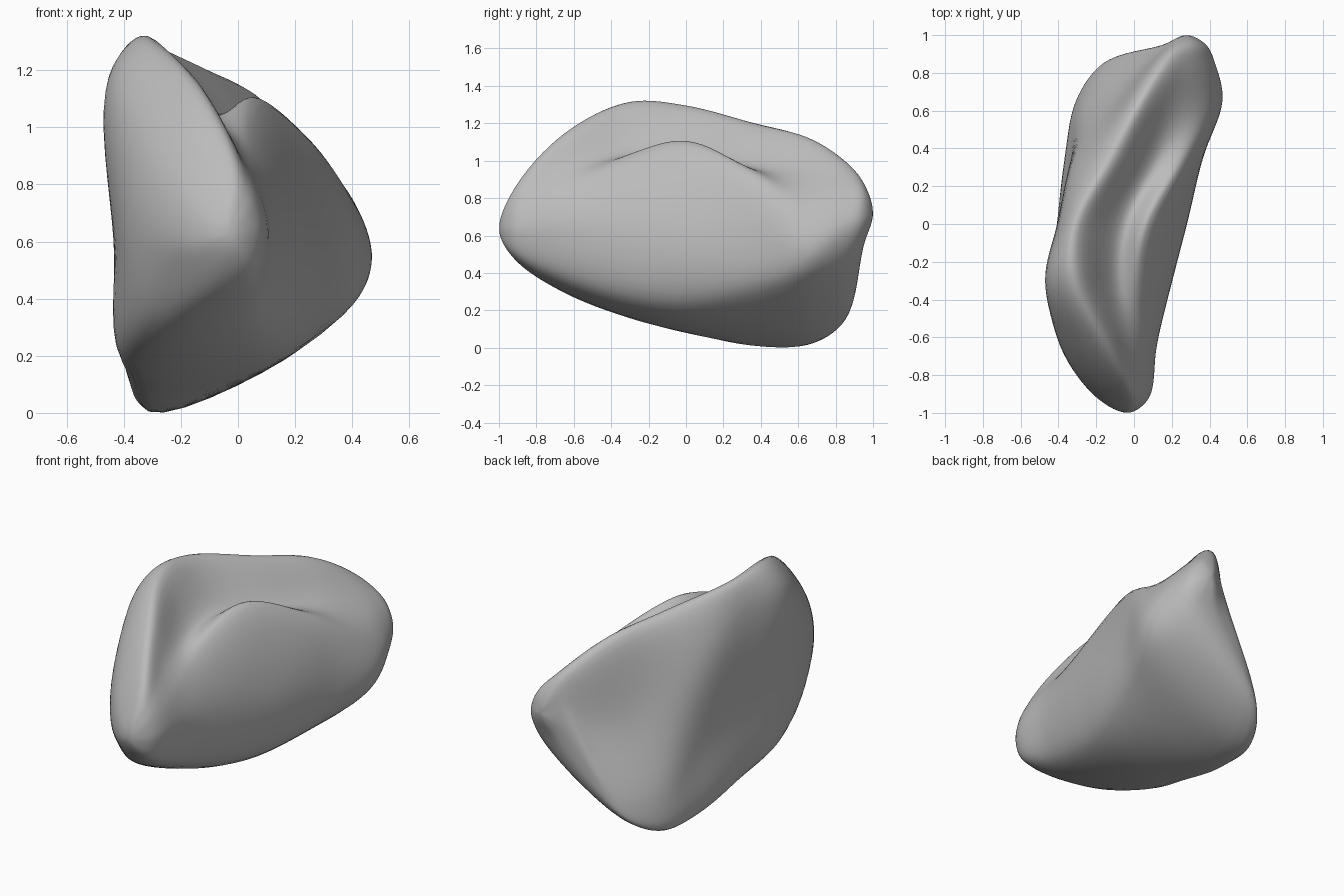
import bpy
import bmesh
from mathutils import Vector

default_cube = bpy.data.objects.get("Cube")
if default_cube:
    bpy.data.objects.remove(default_cube, do_unlink=True)

# Cross-sections from front to back. Each goes round as (x, z):
# crest, valley, bump, right side, lower right edge, lower left edge, left side, left ridge
SECTIONS = [
    (-.92, [(-.02, .85), (.04, .78), (.07, .7), (.08, .61), (.04, .5), (-.08, .48), (-.19, .58), (-.17, .75)]),
    (-.65, [(-.15, 1.15), (-.03, .97), (.07, .82), (.12, .62), (.05, .36), (-.28, .31), (-.385, .6), (-.34, 1)]),
    (-.3, [(-.31, 1.32), (-.09, 1.03), (.03, 1.03), (.2, .63), (.12, .25), (-.39, .19), (-.435, .6), (-.455, 1.18)]),
    (0, [(-.31, 1.3), (-.05, 1.04), (.07, 1.11), (.28, .58), (.19, .22), (-.365, .1), (-.395, .55), (-.39, 1.15)]),
    (.35, [(-.13, 1.21), (.11, .97), (.27, .94), (.365, .58), (.3, .29), (-.34, .015), (-.335, .4), (-.3, .9)]),
    (.65, [(.02, 1.13), (.21, .95), (.4, .75), (.47, .53), (.4, .38), (-.29, .01), (-.285, .22), (-.11, .66)]),
    (.85, [(.14, 1), (.28, .9), (.39, .76), (.43, .62), (.35, .45), (-.16, .14), (-.15, .24), (.05, .64)]),
    (.95, [(.22, .88), (.3, .85), (.36, .77), (.38, .67), (.33, .59), (.2, .55), (.16, .62), (.18, .77)]),
]
FRONT_TIP = Vector((-.03, -1, .63))
BACK_TIP = Vector((.28, 1, .72))
STEPS = 8


def spline_point(a, b, c, d, t):
    """Centripetal curve point between b and c."""
    k = [0]
    for p, q in ((a, b), (b, c), (c, d)):
        k.append(k[-1] + max((q - p).length, .001) ** .5)
    u = k[1] + (k[2] - k[1]) * t

    def mix(p, q, start, end):
        return p.lerp(q, (u - start) / (end - start))

    ab, bc, cd = mix(a, b, k[0], k[1]), mix(b, c, k[1], k[2]), mix(c, d, k[2], k[3])
    return mix(mix(ab, bc, k[0], k[2]), mix(bc, cd, k[1], k[3]), k[1], k[2])


def closed_curve(points):
    n = len(points)
    return [spline_point(*(points[(i + j) % n] for j in (-1, 0, 1, 2)), s / STEPS)
            for i in range(n) for s in range(STEPS)]


def open_curve(points):
    """Interior samples; the first and last points only steer the ends."""
    samples = [spline_point(*points[i:i + 4], s / STEPS)
               for i in range(len(points) - 3) for s in range(STEPS)]
    return samples[1:]


# Smooth rings, then smooth lines from tip to tip across them
rings = [closed_curve([Vector((x, y, z)) for x, z in outline]) for y, outline in SECTIONS]
count = len(rings[0])
lines = []
for i in range(count):
    opposite = (i + count // 2) % count
    path = [rings[0][opposite], FRONT_TIP] + [r[i] for r in rings] + [BACK_TIP, rings[-1][opposite]]
    lines.append(open_curve(path))

# Skin the lines into one closed stone
bm = bmesh.new()
columns = [[bm.verts.new(p) for p in line] for line in lines]
front, back = bm.verts.new(FRONT_TIP), bm.verts.new(BACK_TIP)
for i in range(count):
    a, b = columns[i - 1], columns[i]
    bm.faces.new((front, a[0], b[0]))
    bm.faces.new((back, b[-1], a[-1]))
    for j in range(len(a) - 1):
        bm.faces.new((a[j], a[j + 1], b[j + 1], b[j]))
# Soften the small ripples between sections
for _ in range(3):
    bmesh.ops.smooth_vert(bm, verts=bm.verts, factor=.5,
                          use_axis_x=True, use_axis_y=True, use_axis_z=True)
bmesh.ops.recalc_face_normals(bm, faces=bm.faces)
mesh = bpy.data.meshes.new("stone")
bm.to_mesh(mesh)
bm.free()
stone = bpy.data.objects.new("stone", mesh)
bpy.context.collection.objects.link(stone)

# Plain grey material
grey = bpy.data.materials.new("stone grey")
grey.use_nodes = True
colour = (.5, .5, .5, 1)
grey.diffuse_color = colour
grey.node_tree.nodes["Principled BSDF"].inputs["Base Color"].default_value = colour
mesh.materials.append(grey)

bpy.ops.object.select_all(action="DESELECT")
stone.select_set(True)
bpy.context.view_layer.objects.active = stone
bpy.ops.object.shade_smooth_by_angle(angle=1)
